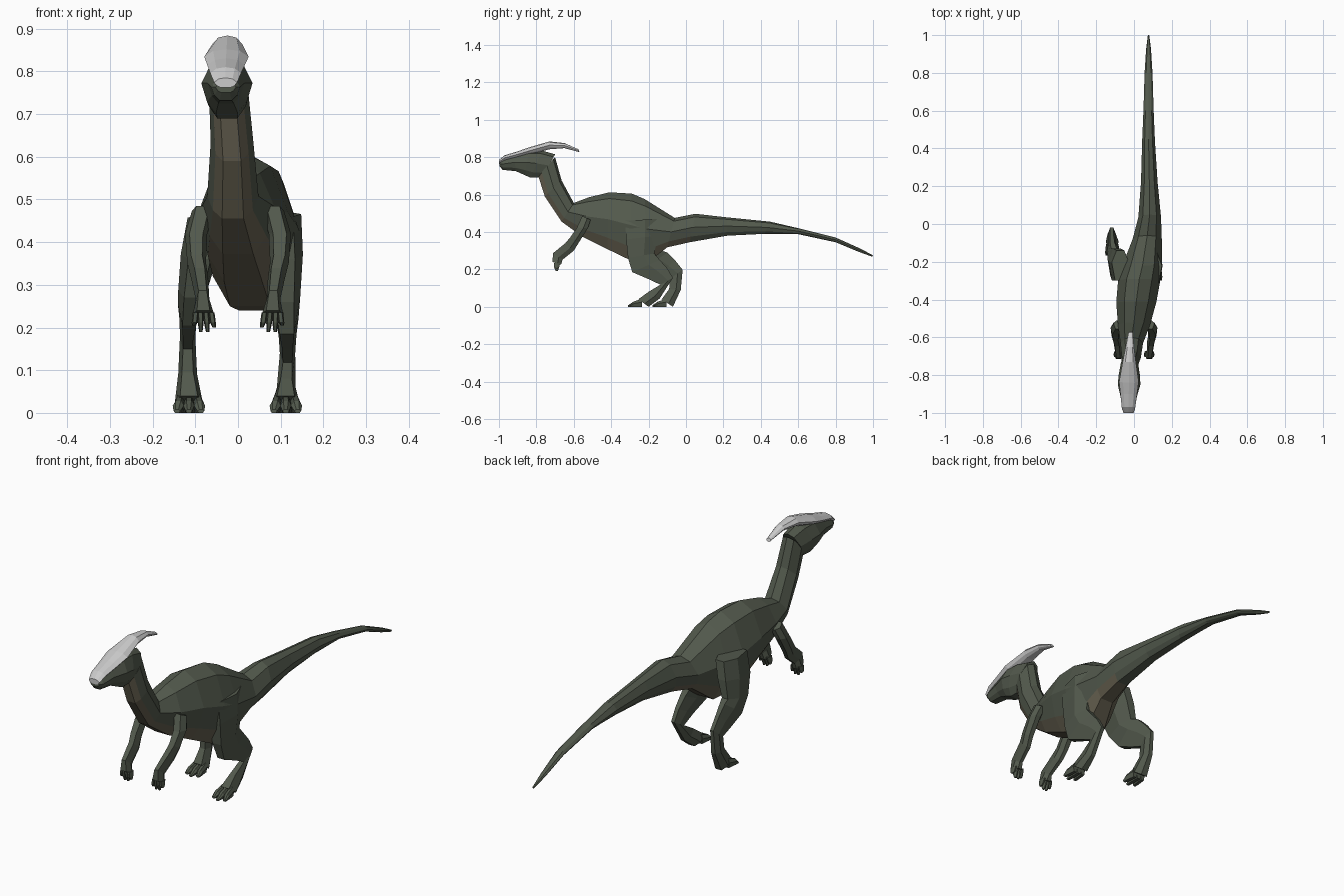
import bpy, bmesh

# Cross-sections as (side, height) factors
BODY_RING = [(0, 1), (.6, .78), (1, .05), (.78, -.6), (.42, -1),
             (-.42, -1), (-.78, -.6), (-1, .05), (-.6, .78)]
LIMB_RING = [(.45, 1), (1, .2), (.6, -1), (-.6, -1), (-1, .2), (-.45, 1)]


def material(name, color):
    m = bpy.data.materials.new(name)
    m.diffuse_color = (*color, 1)
    return m


SKIN = material("skin", (.085, .10, .073))
BELLY = material("belly", (.14, .125, .085))


def loft(name, sections, ring, mats=(), belly_from=None):
    """Skin rings; section = x centre, half width, upper (y, z), lower (y, z)."""
    bm = bmesh.new()
    rings = []
    for x, w, yt, zt, yb, zb in sections:
        rings.append([bm.verts.new((x + w * a,
                                    (yt + yb) / 2 + b * (yt - yb) / 2,
                                    (zt + zb) / 2 + b * (zt - zb) / 2)) for a, b in ring])
    n = len(ring)
    for s in range(len(rings) - 1):
        for i in range(n):
            j = (i + 1) % n
            f = bm.faces.new((rings[s][i], rings[s][j], rings[s + 1][j], rings[s + 1][i]))
            if belly_from is not None and s >= belly_from and i in (3, 4, 5):
                f.material_index = 1
    bm.faces.new(rings[0])
    bm.faces.new(rings[-1])
    bmesh.ops.recalc_face_normals(bm, faces=bm.faces)
    me = bpy.data.meshes.new(name)
    bm.to_mesh(me)
    bm.free()
    for m in mats:
        me.materials.append(m)
    ob = bpy.data.objects.new(name, me)
    bpy.context.collection.objects.link(ob)
    return ob


# Tail, torso and neck in one skin
loft("body", [
    (.077, .004, 1.0, .275, .995, .268),
    (.077, .013, .93, .312, .92, .295),
    (.077, .021, .80, .370, .80, .345),
    (.077, .027, .60, .420, .60, .388),
    (.077, .034, .45, .455, .42, .390),
    (.081, .044, .22, .478, .22, .380),
    (.083, .060, .05, .497, .02, .345),
    (.070, .077, -.06, .475, -.10, .318),
    (.045, .103, -.22, .575, -.20, .240),
    (.028, .112, -.29, .605, -.30, .250),
    (.012, .106, -.41, .612, -.42, .308),
    (0, .085, -.52, .585, -.55, .372),
    (-.012, .060, -.60, .555, -.665, .455),
    (-.014, .050, -.665, .675, -.755, .590),
    (-.022, .046, -.70, .800, -.79, .700),
], BODY_RING, (SKIN, BELLY), 6)

# Head
loft("head", [
    (-.024, .045, -.70, .815, -.77, .690),
    (-.025, .056, -.77, .835, -.83, .690),
    (-.026, .060, -.84, .835, -.86, .703),
    (-.028, .043, -.92, .815, -.91, .725),
    (-.029, .034, -.98, .792, -.98, .732),
    (-.029, .024, -.996, .775, -.996, .750),
], BODY_RING, (SKIN, BELLY))

# Beak plate sweeping back into the crest
loft("crest", [
    (-.029, .027, -1.0, .785, -1.0, .762),
    (-.029, .036, -.97, .810, -.97, .780),
    (-.028, .044, -.90, .831, -.90, .797),
    (-.027, .052, -.84, .852, -.83, .815),
    (-.025, .035, -.73, .884, -.73, .842),
    (-.022, .022, -.65, .875, -.65, .848),
    (-.018, .011, -.575, .842, -.57, .827),
], BODY_RING)

# Arms with four fingers, mirrored
for side, s in (("left", 1), ("right", -1)):
    arm = [(.082, .026, -.51, .465, -.555, .485),
           (.098, .026, -.525, .420, -.585, .420),
           (.097, .022, -.575, .340, -.620, .370),
           (.090, .020, -.600, .300, -.645, .340),
           (.083, .016, -.660, .252, -.710, .287),
           (.081, .025, -.668, .225, -.715, .240)]
    loft(side + "_arm", [(s * a[0],) + a[1:] for a in arm], LIMB_RING, (SKIN,))
    for k, (x0, x1, tip) in enumerate([(.062, .056, .20), (.075, .071, .19),
                                       (.088, .087, .19), (.099, .104, .205)]):
        loft(f"{side}_finger_{k + 1}", [
            (s * x0, .007, -.672, .235, -.705, .235),
            (s * (x0 + x1) / 2, .007, -.678, .212, -.705, .212),
            (s * x1, .004, -.685, tip, -.697, tip)], LIMB_RING, (SKIN,))


# Hind legs: the left steps forward, the right trails
def hind_leg(side, sections, x, y):
    loft(side + "_leg", sections, LIMB_RING, (SKIN,))
    for k, t in enumerate((-1, 0, 1)):
        loft(f"{side}_toe_{k + 1}", [
            (x + t * .021, .012, y + .02, .042, y + .02, 0),
            (x + t * .025, .013, y - .025, .028, y - .025, 0),
            (x + t * .028, .008, y - .055 + abs(t) * .012, .008,
             y - .055 + abs(t) * .012, 0)], LIMB_RING, (SKIN,))


hind_leg("left", [
    (.100, .048, -.15, .470, -.325, .460),
    (.106, .046, -.15, .380, -.320, .360),
    (.109, .037, -.17, .285, -.310, .260),
    (.114, .028, -.14, .250, -.287, .185),
    (.116, .021, -.10, .205, -.205, .150),
    (.116, .018, -.07, .155, -.137, .118),
    (.113, .022, -.14, .045, -.200, .080),
    (.112, .034, -.20, 0, -.255, .040),
], .112, -.255)
hind_leg("right", [
    (-.072, .046, -.14, .460, -.30, .455),
    (-.090, .044, -.13, .380, -.30, .360),
    (-.106, .034, -.13, .300, -.27, .270),
    (-.114, .027, -.10, .290, -.22, .205),
    (-.117, .020, -.06, .250, -.14, .170),
    (-.118, .018, -.018, .198, -.085, .150),
    (-.118, .022, -.028, .090, -.090, .095),
    (-.115, .034, -.070, 0, -.130, .040),
], -.115, -.125)
